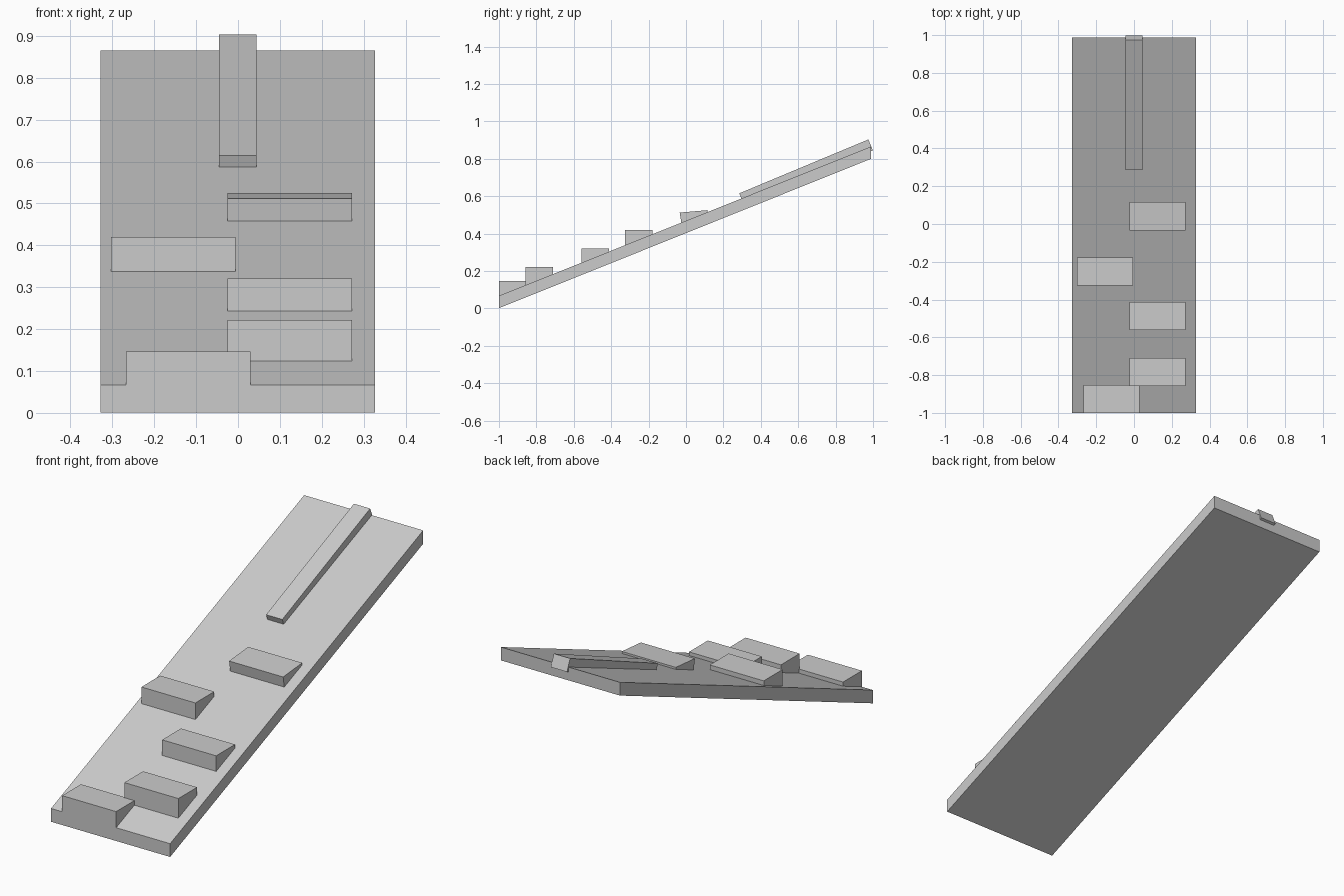
import bpy, bmesh

if "Cube" in bpy.data.objects:
    bpy.data.objects.remove(bpy.data.objects["Cube"])

Y0, Y1 = -1.0, 0.988          # ramp ends
Z0, Z1 = 0.067, 0.865         # ramp top surface heights at the ends
THICK = 0.066


def ramp_z(y):
    return Z0 + (Z1 - Z0) * (y - Y0) / (Y1 - Y0)


def prism(name, profile, x0, x1):
    """Extrude a (y, z) profile along x."""
    bm = bmesh.new()
    face = bm.faces.new([bm.verts.new((x0, y, z)) for y, z in profile])
    ext = bmesh.ops.extrude_face_region(bm, geom=[face])
    verts = [v for v in ext["geom"] if isinstance(v, bmesh.types.BMVert)]
    bmesh.ops.translate(bm, verts=verts, vec=(x1 - x0, 0, 0))
    bmesh.ops.recalc_face_normals(bm, faces=bm.faces)
    mesh = bpy.data.meshes.new(name)
    bm.to_mesh(mesh)
    bm.free()
    obj = bpy.data.objects.new(name, mesh)
    bpy.context.collection.objects.link(obj)
    return obj


# Sloped board
prism("ramp_board", [(Y0, Z0 - THICK), (Y1, Z1 - THICK), (Y1, Z1), (Y0, Z0)],
      -0.328, 0.327)

# Wedge footholds: left x, front y top, front y base, back y, front top z, back top z
steps = [
    (-0.267, -1.0, -1.0, -0.852, 0.147, 0.147),
    (-0.025, -0.857, -0.857, -0.71, 0.222, 0.222),
    (-0.025, -0.56, -0.56, -0.412, 0.321, 0.321),
    (-0.303, -0.326, -0.326, -0.178, 0.42, 0.42),
    (-0.025, -0.034, -0.025, 0.116, 0.512, 0.525),
]
for i, (x, yt, yb, y_back, zf, zb) in enumerate(steps, 1):
    prism(f"step_{i}", [(yb, ramp_z(yb)), (y_back, ramp_z(y_back)),
                        (y_back, zb), (yt, zf)], x, x + 0.297)

# Upper grip bar, sunk in the board and overhanging its top end
prism("grip_bar", [(0.285, 0.615), (0.975, 0.903), (0.999, 0.845),
                   (Y1, 0.84), (Y1, Z1), (0.296, ramp_z(0.296))], -0.045, 0.044)
